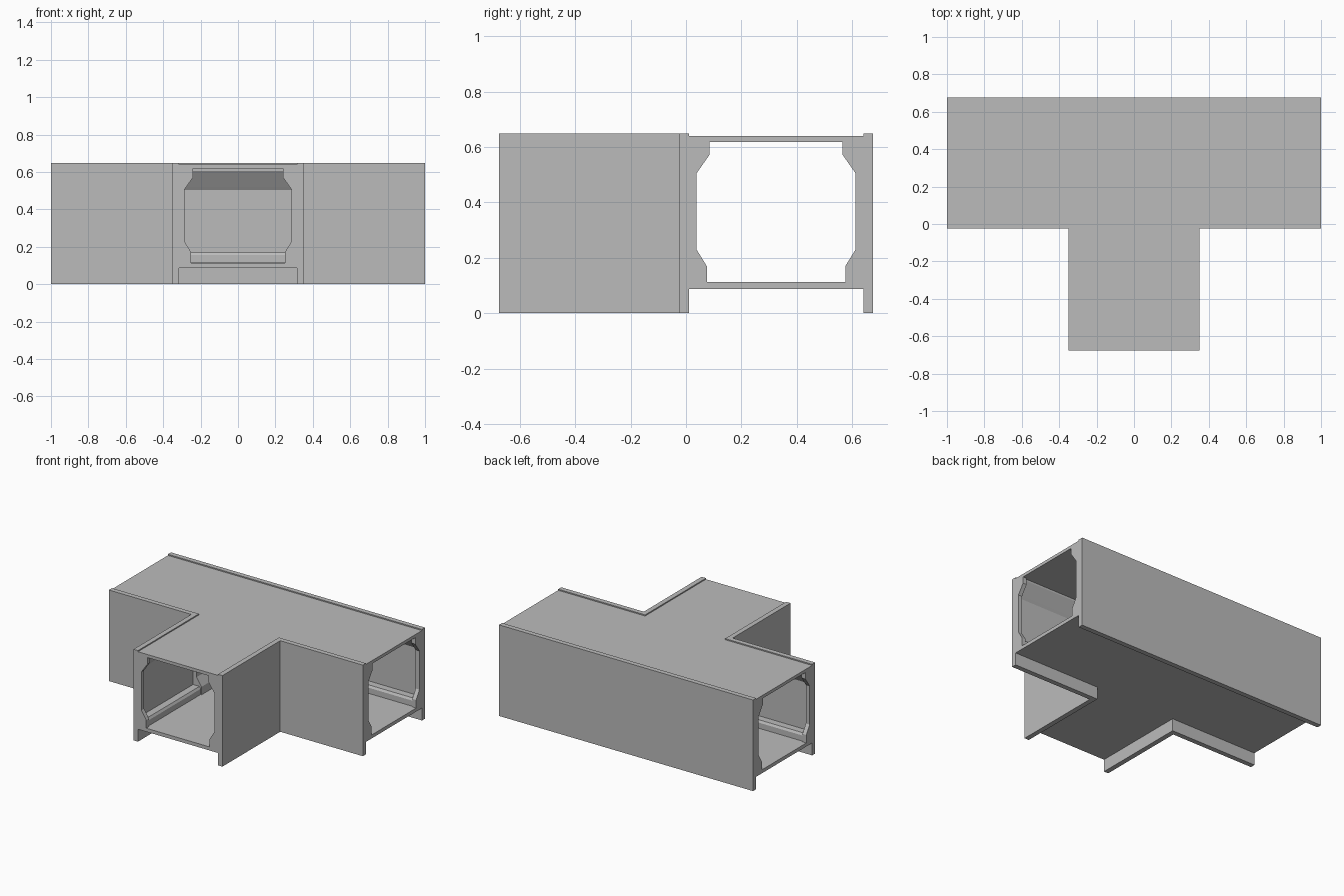
import bpy
import bmesh
from mathutils import Vector

cube = bpy.data.objects.get("Cube")
if cube:
    bpy.data.objects.remove(cube, do_unlink=True)

GREY = (0.5, 0.5, 0.5, 1)
grey = bpy.data.materials.new("plain grey")
grey.use_nodes = True
grey.diffuse_color = GREY
grey.node_tree.nodes["Principled BSDF"].inputs["Base Color"].default_value = GREY

# Overall plan: a long hall along x with a stem towards -y
END, BACK, FRONT, STEM = 1.0, 0.675, -0.025, 0.35
WALL, FRAME = 0.035, 0.03


def finish(name, bm):
    bmesh.ops.recalc_face_normals(bm, faces=bm.faces)
    mesh = bpy.data.meshes.new(name)
    bm.to_mesh(mesh)
    bm.free()
    mesh.materials.append(grey)
    obj = bpy.data.objects.new(name, mesh)
    bpy.context.collection.objects.link(obj)
    return obj


def sweep(name, section, path):
    """Sweep (depth, z) section along a plan path; depth grows to the path's left."""
    pts = [Vector(p) for p in path]
    dirs = [(b - a).normalized() for a, b in zip(pts, pts[1:])]
    sides = [Vector((-d.y, d.x)) for d in dirs]
    bm = bmesh.new()
    rings = []
    for i, p in enumerate(pts):
        n1, n2 = sides[max(i - 1, 0)], sides[min(i, len(sides) - 1)]
        mitre = (n1 + n2) / (1 + n1.dot(n2))
        rings.append([bm.verts.new((*(p + mitre * d), z)) for d, z in section])
    for r, s in zip(rings, rings[1:]):
        for k in range(len(section)):
            j = (k + 1) % len(section)
            bm.faces.new((r[k], r[j], s[j], s[k]))
    bm.faces.new(rings[0])
    bm.faces.new(rings[-1])
    return finish(name, bm)


def slab(name, inset, low, high):
    """T-shaped plate lying between the walls."""
    half = [(STEM - inset, -BACK), (STEM - inset, FRONT + inset),
            (END, FRONT + inset), (END, BACK - inset)]
    outline = half + [(-x, y) for x, y in reversed(half)]
    bm = bmesh.new()
    base = bm.faces.new([bm.verts.new((x, y, low)) for x, y in outline])
    top = bmesh.ops.extrude_face_region(bm, geom=[base])["geom"]
    verts = [v for v in top if isinstance(v, bmesh.types.BMVert)]
    bmesh.ops.translate(bm, verts=verts, vec=(0, 0, high - low))
    return finish(name, bm)


# Wall with skirt, raised lip, lower ledge and sloping upper rail
wall_section = [
    (0, 0), (WALL, 0), (WALL, 0.115), (0.095, 0.115), (0.095, 0.155),
    (0.085, 0.17), (WALL, 0.17), (WALL, 0.505), (0.045, 0.52),
    (0.1, 0.605), (0.1, 0.63), (WALL, 0.63), (WALL, 0.648), (0, 0.648)]

# Bracket frame outlining each opening
frame_section = [
    (0.01, 0.09), (0.1, 0.09), (0.1, 0.17), (0.063, 0.23),
    (0.063, 0.505), (0.11, 0.572), (0.11, 0.635), (0.01, 0.635)]

# Floor and ceiling
slab("floor", WALL, 0.088, 0.113)
slab("ceiling", WALL, 0.618, 0.64)

# Back wall and the two corner walls
walls = {
    "back": [(END, BACK), (-END, BACK)],
    "right_corner": [(-END, FRONT), (-STEM, FRONT), (-STEM, -BACK)],
    "left_corner": [(STEM, -BACK), (STEM, FRONT), (END, FRONT)]}

for name, path in walls.items():
    # Keep the detailed section just behind the end frames
    sweep(name + "_wall", wall_section, path)
    pts = [Vector(p) for p in path]
    for tag, a, b in (("start", pts[0], pts[1]), ("end", pts[-1], pts[-2])):
        inner = a + (b - a).normalized() * FRAME
        ends = [a, inner] if tag == "start" else [inner, a]
        sweep(name + "_frame_" + tag, frame_section, ends)
    if len(pts) > 2:
        a, c, b = pts
        sweep(name + "_junction_frame", frame_section,
              [c + (a - c).normalized() * FRAME, c,
               c + (b - c).normalized() * FRAME])
